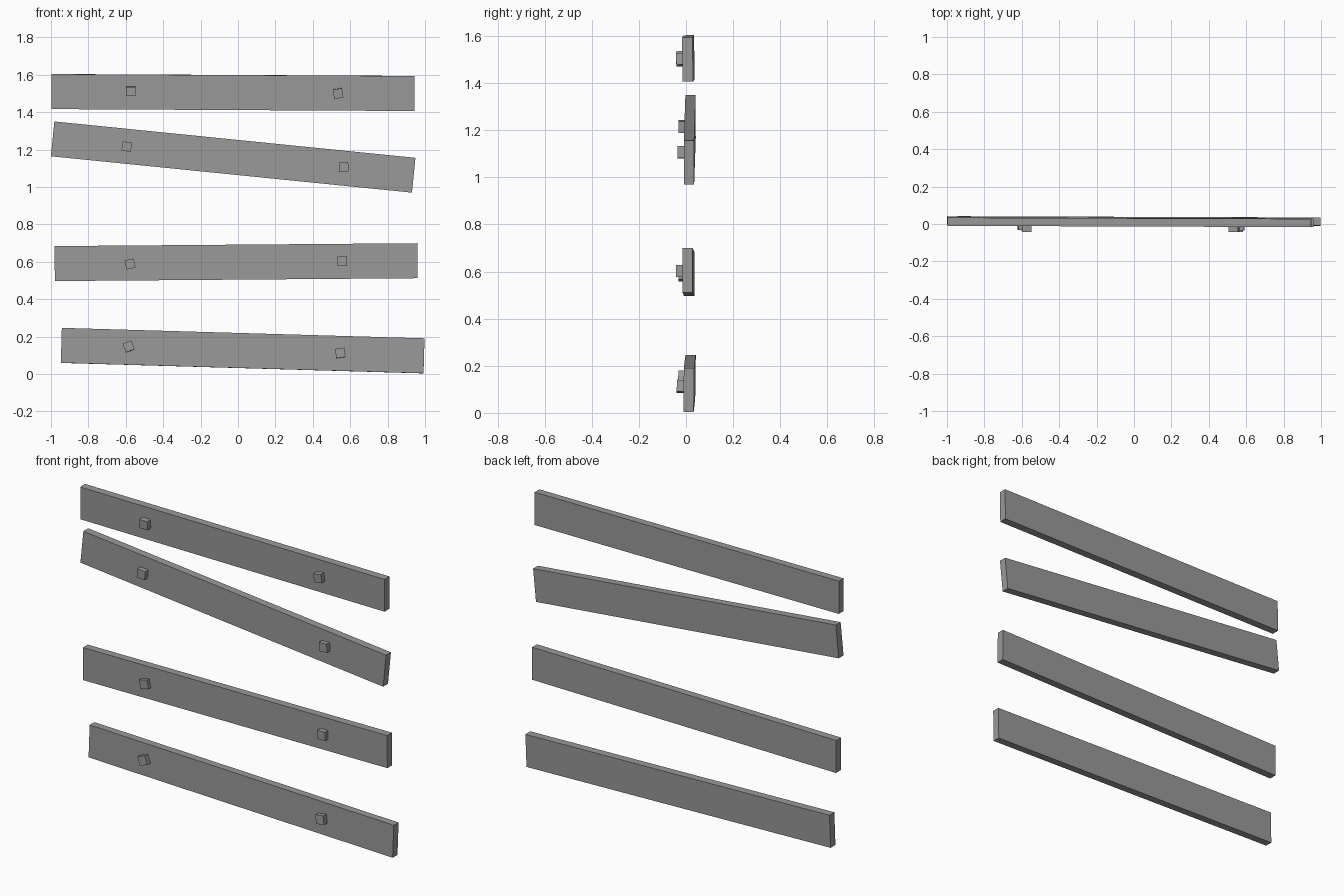
import bpy
from math import radians

cube = bpy.data.objects.get("Cube")
if cube:
    bpy.data.objects.remove(cube, do_unlink=True)

COLOUR = (0.32, 0.32, 0.32, 1)
grey = bpy.data.materials.new("plain grey")
grey.use_nodes = True
grey.diffuse_color = COLOUR
grey.node_tree.nodes["Principled BSDF"].inputs["Base Color"].default_value = COLOUR


def block(name, centre, size, pitch, lean=0.0, yaw=0.0):
    """Flat-sided box, turned in the plane of the front (pitch, rising to +x)."""
    bpy.ops.mesh.primitive_cube_add(size=1, location=centre)
    ob = bpy.context.object
    ob.name = name
    ob.scale = size
    ob.rotation_euler = (radians(lean), radians(-pitch), radians(yaw))
    ob.data.materials.append(grey)


# Each plank: name, centre, pitch, lean, then its nails as (x, y, z, pitch)
PLANKS = [
    ("top", (-0.027, 0.010, 1.505), -0.3, 0.8,
     [(-0.573, -0.021, 1.511, 0), (0.535, -0.022, 1.50, 9)]),
    ("upper", (-0.026, 0.016, 1.160), -5.75, 0.0,
     [(-0.595, -0.012, 1.216, -6), (0.565, -0.016, 1.107, 2)]),
    ("lower", (-0.010, 0.010, 0.598), 0.45, 0.0,
     [(-0.577, -0.012, 0.588, 12), (0.558, -0.022, 0.602, 0)]),
    ("bottom", (0.025, 0.015, 0.125), -1.65, -0.8,
     [(-0.585, -0.013, 0.147, 20), (0.547, -0.019, 0.112, 8)]),
]

for name, centre, pitch, lean, nails in PLANKS:
    block(name + "_plank", centre, (1.94, 0.044, 0.187), pitch, lean, -0.2)
    for side, (x, y, z, turn) in zip(("right", "left"), nails):
        block(f"{name}_{side}_nail", (x, y, z), (0.05, 0.04, 0.05), turn, lean * 3)
